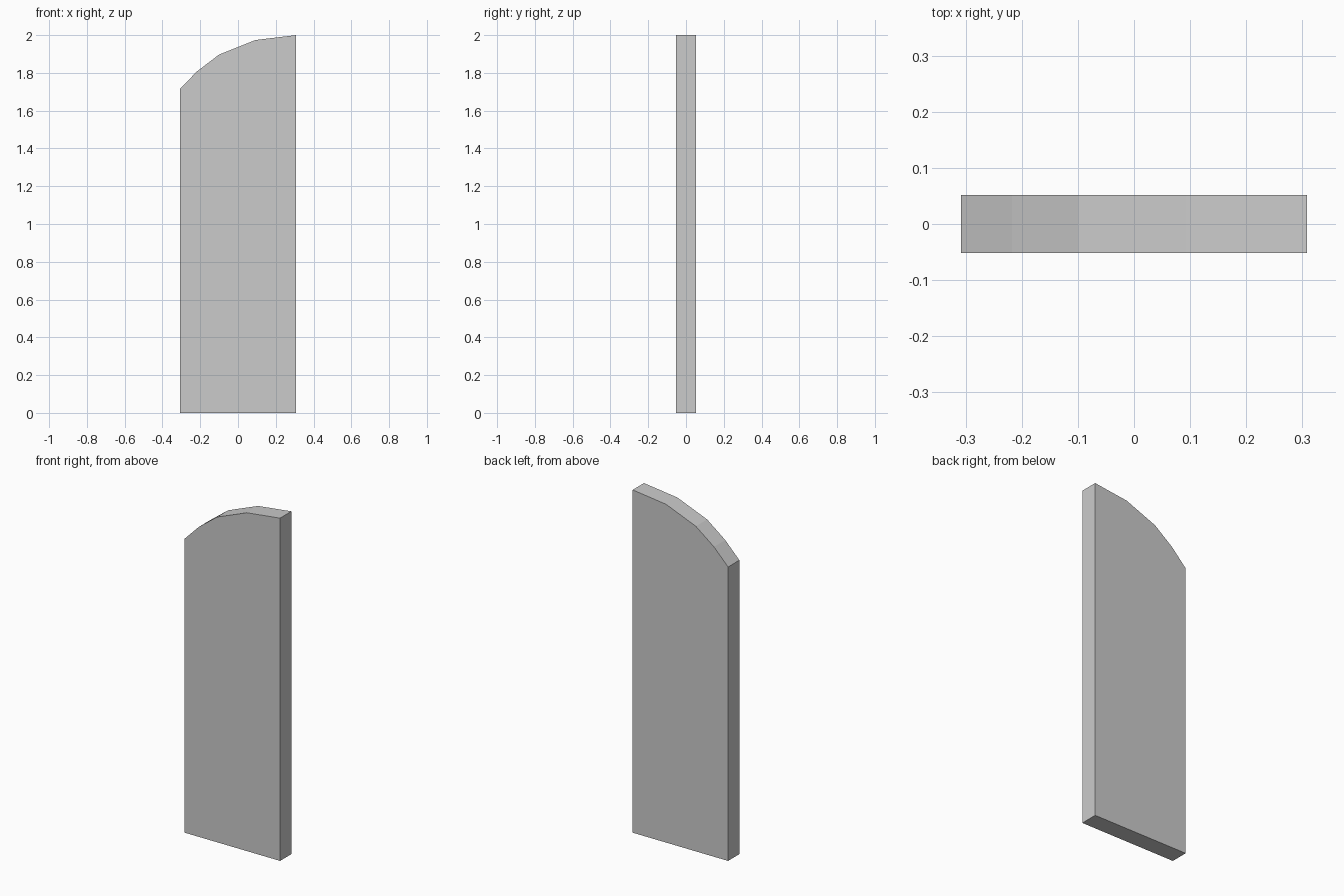
import bpy, bmesh

if "Cube" in bpy.data.objects:
    bpy.data.objects.remove(bpy.data.objects["Cube"])

HALF_W, HALF_D = 0.308, 0.052

# Front outline: straight sides and base, faceted quarter-arch top
outline = [(-HALF_W, 0), (HALF_W, 0), (HALF_W, 2.0), (0.093, 1.974),
           (-0.10, 1.897), (-0.217, 1.808), (-HALF_W, 1.715)]

bm = bmesh.new()
front = bm.faces.new([bm.verts.new((x, -HALF_D, z)) for x, z in outline])

# Extrude the outline through the panel thickness
ext = bmesh.ops.extrude_face_region(bm, geom=[front], use_keep_orig=True)
verts = [g for g in ext["geom"] if isinstance(g, bmesh.types.BMVert)]
bmesh.ops.translate(bm, verts=verts, vec=(0, 2 * HALF_D, 0))
bmesh.ops.recalc_face_normals(bm, faces=bm.faces)

mesh = bpy.data.meshes.new("arched_panel")
bm.to_mesh(mesh)
bm.free()
panel = bpy.data.objects.new("arched_panel", mesh)
bpy.context.collection.objects.link(panel)
